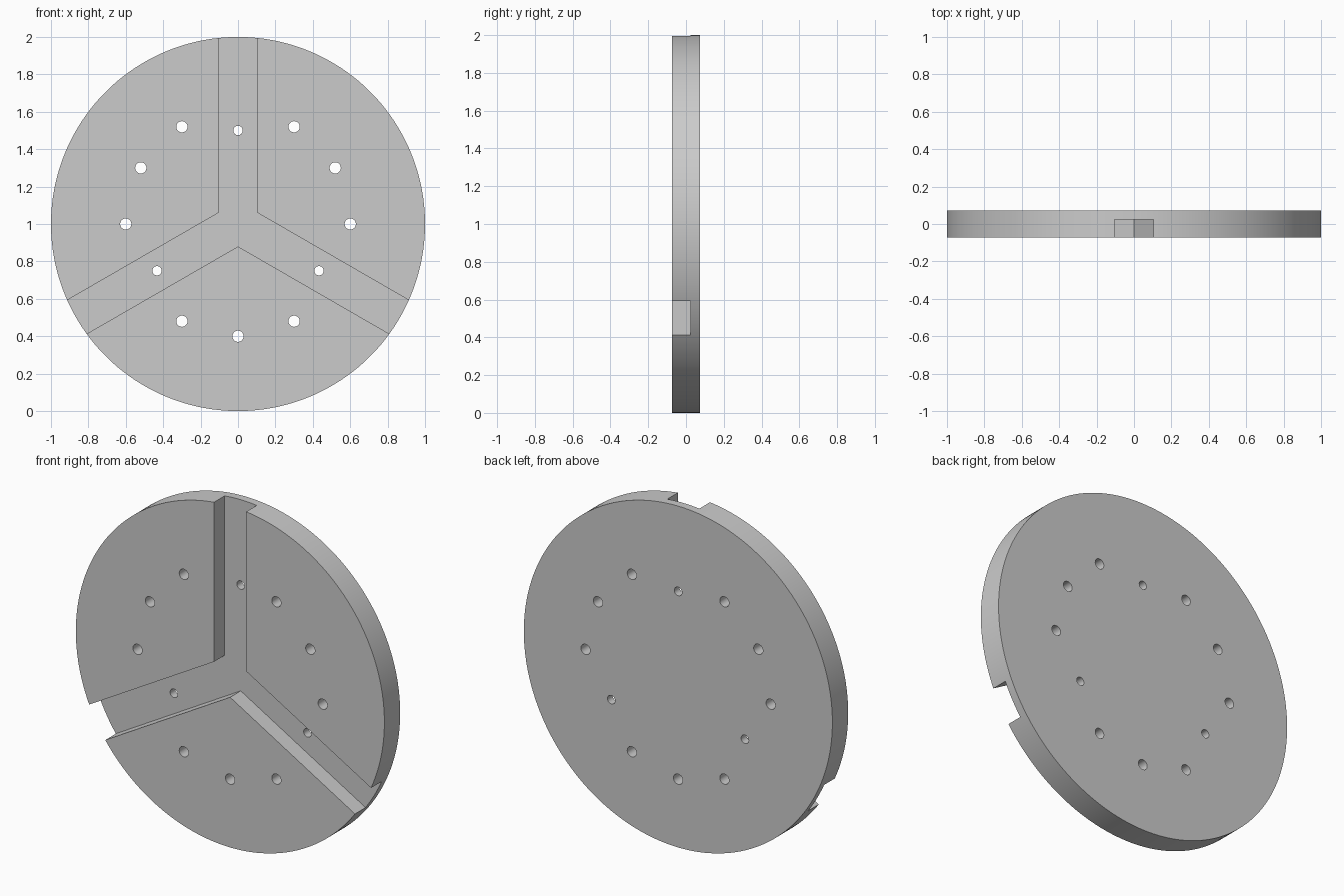
import bpy
import bmesh
from math import cos, sin, radians, pi, hypot

default_cube = bpy.data.objects.get("Cube")
if default_cube:
    bpy.data.objects.remove(default_cube, do_unlink=True)

HALF_THICK = 0.073
SLOT_FLOOR = 0.025
SLOT_HALF = 0.104
CENTRE_Z = 1.0


def polar(radius, angle):
    return radius * cos(angle), radius * sin(angle)


def circle(radius, sides, cx=0, cz=0):
    ring = [polar(radius, 2 * pi * i / sides) for i in range(sides)]
    return [(cx + x, cz + z) for x, z in ring]


def prisms(name, outlines, front, back):
    """Extrude each x-z outline from front to back along y."""
    bm = bmesh.new()
    for outline in outlines:
        face = bm.faces.new([bm.verts.new((x, front, z + CENTRE_Z)) for x, z in outline])
        result = bmesh.ops.extrude_face_region(bm, geom=[face])
        verts = [g for g in result["geom"] if isinstance(g, bmesh.types.BMVert)]
        bmesh.ops.translate(bm, verts=verts, vec=(0, back - front, 0))
    bmesh.ops.recalc_face_normals(bm, faces=bm.faces)
    mesh = bpy.data.meshes.new(name)
    bm.to_mesh(mesh)
    bm.free()
    obj = bpy.data.objects.new(name, mesh)
    bpy.context.collection.objects.link(obj)
    return obj


def cut(target, cutter):
    cutter.hide_render = True
    mod = target.modifiers.new(cutter.name, "BOOLEAN")
    mod.operation = "DIFFERENCE"
    mod.solver = "EXACT"
    mod.object = cutter
    bpy.context.view_layer.objects.active = target
    bpy.ops.object.modifier_apply(modifier=mod.name)
    bpy.data.objects.remove(cutter, do_unlink=True)


# Round plate
plate = prisms("slotted_round_plate", [circle(1, 180)], -HALF_THICK, HALF_THICK)

# Three slots meeting at the centre, open at the front and the rim
arm_length = 1.2
slot_outline = []
for degrees in (90, 210, 330):
    spread = math_angle = radians(degrees)
    dx, dz = polar(1, spread)
    for side in (1, -1):
        # outer corners, right then left of the arm direction
        slot_outline.append((dx * arm_length + side * dz * SLOT_HALF,
                             dz * arm_length - side * dx * SLOT_HALF))
    # inner corner shared with the next arm
    slot_outline.append(polar(SLOT_HALF / sin(pi / 3), spread + pi / 3))
cut(plate, prisms("slot_cutter", [slot_outline], -0.2, SLOT_FLOOR))

# Through holes: three large ones per sector, one small one per slot
holes = []
for degrees in range(0, 360, 30):
    in_slot = degrees in (90, 210, 330)
    ring, size = (0.5, 0.025) if in_slot else (0.6, 0.03)
    holes.append(circle(size, 32, *polar(ring, radians(degrees))))
cut(plate, prisms("hole_cutter", holes, -0.2, 0.2))

# Grey metal
grey = bpy.data.materials.new("grey_metal")
colour = (0.6, 0.6, 0.6, 1)
grey.use_nodes = True
grey.diffuse_color = colour
grey.node_tree.nodes["Principled BSDF"].inputs["Base Color"].default_value = colour
plate.data.materials.clear()
plate.data.materials.append(grey)
for polygon in plate.data.polygons:
    polygon.material_index = 0

bpy.ops.object.select_all(action="DESELECT")
plate.select_set(True)
bpy.context.view_layer.objects.active = plate
bpy.ops.object.shade_smooth_by_angle(angle=radians(30))
